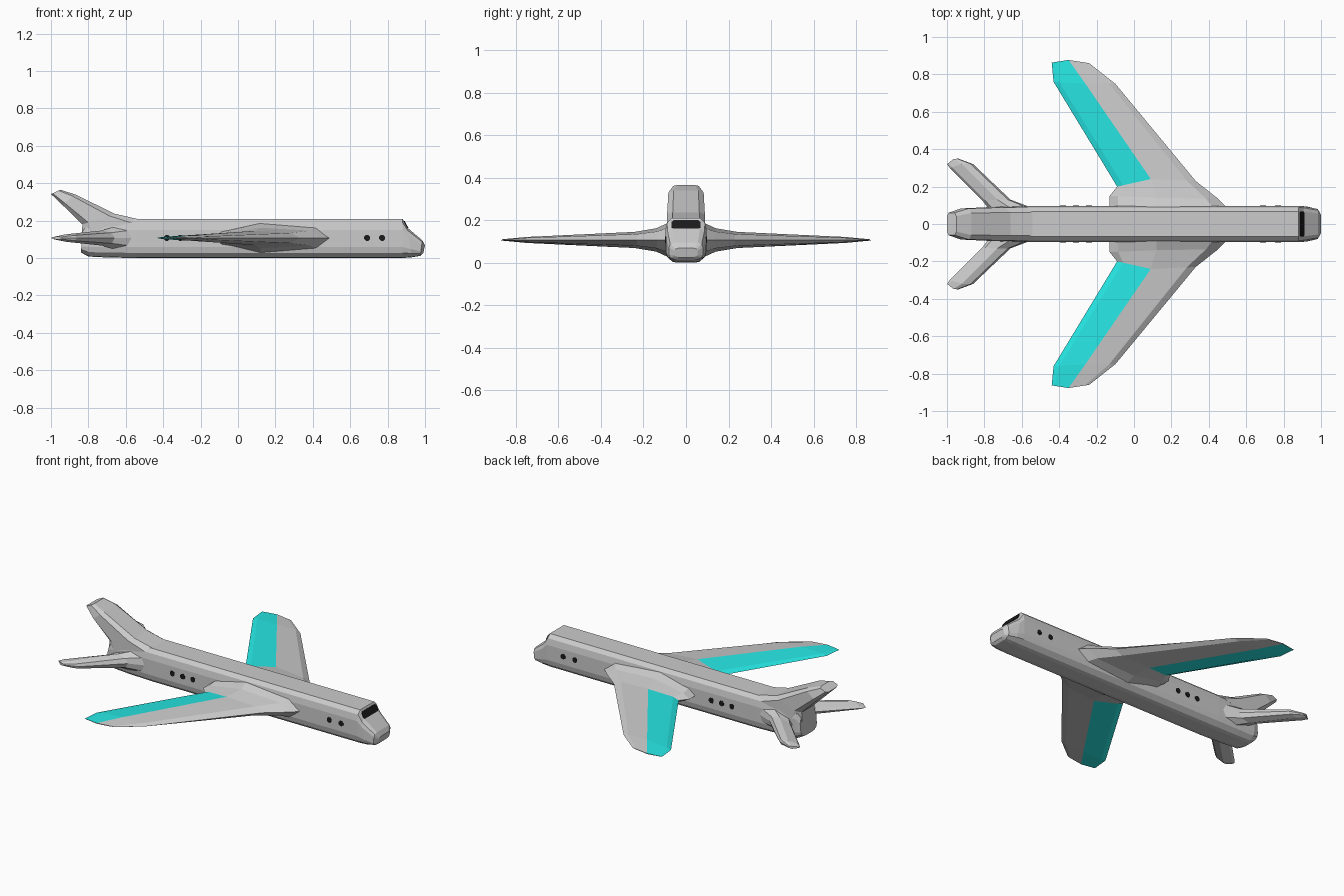
import bpy, bmesh, math
from mathutils import Vector

if "Cube" in bpy.data.objects:
    bpy.data.objects.remove(bpy.data.objects["Cube"])


def material(name, rgb):
    m = bpy.data.materials.new(name)
    m.diffuse_color = (*rgb, 1)
    m.use_nodes = True
    m.node_tree.nodes["Principled BSDF"].inputs["Base Color"].default_value = m.diffuse_color
    return m


GREY = material("grey", (0.8, 0.8, 0.8))
CYAN = material("cyan", (0.02, 0.8, 0.78))
BLACK = material("black", (0.01, 0.01, 0.01))


def loft(name, rings, mats=(), paint=None, start_cap=True, mirror=False):
    """Skin a list of equal-length point rings with flat faces."""
    bm = bmesh.new()
    vs = [[bm.verts.new(p) for p in ring] for ring in rings]
    n = len(rings[0])
    for i in range(len(vs) - 1):
        for j in range(n):
            k = (j + 1) % n
            f = bm.faces.new((vs[i][j], vs[i][k], vs[i + 1][k], vs[i + 1][j]))
            if paint and paint(i, j):
                f.material_index = 1
    bm.faces.new(vs[-1])
    if start_cap:
        bm.faces.new(vs[0])
    bmesh.ops.recalc_face_normals(bm, faces=bm.faces)
    me = bpy.data.meshes.new(name)
    bm.to_mesh(me)
    bm.free()
    for m in mats:
        me.materials.append(m)
    ob = bpy.data.objects.new(name, me)
    bpy.context.collection.objects.link(ob)
    if mirror:
        mod = ob.modifiers.new("mirror", 'MIRROR')
        mod.use_axis = (False, True, False)
        mod.use_mirror_merge = False
    return ob


# fuselage: (x at top, x at bottom, top z, bottom z, half width)
SECTION = [(.70, 1), (.92, .9), (1, .72), (1, .28), (.92, .13), (.65, .02), (.4, 0)]


def body_ring(xt, xb, top, bot, w):
    half = [(xb + (xt - xb) * v, w * u, bot + (top - bot) * v) for u, v in SECTION]
    return half + [(x, -y, z) for x, y, z in reversed(half)]


stations = [
    (-.83, -.84, .15, .03, .078), (-.81, -.80, .19, .008, .088),
    (-.70, -.70, .208, .003, .093), (-.54, -.54, .21, 0, .097),
    (.88, .88, .21, 0, .097), (.905, .93, .163, .004, .094),
    (.985, .975, .095, .012, .08), (1.0, .99, .068, .025, .055),
]
loft("fuselage", [body_ring(*s) for s in stations])


# wings and stabilisers: leading, middle and trailing points plus half thickness
def foil_ring(lead, mid, trail, h, z=.107):
    l, m, t = Vector(lead), Vector(mid), Vector(trail)
    f, r = l.lerp(m, .2), m.lerp(t, .82)
    pts = [(l, 0), (f, .72), (m, 1), (r, .45), (t, 0), (r, -.45), (m, -1), (f, -.72)]
    return [(p.x, p.y, z + h * k) for p, k in pts]


wing = [
    ((.50, .085), (.12, .085), (-.13, .085), .08),
    ((.45, .135), (.12, .14), (-.13, .15), .055),
    ((.33, .23), (.09, .24), (-.09, .20), .038),
    ((-.10, .75), (-.26, .75), (-.43, .76), .014),
    ((-.24, .86), (-.35, .877), (-.44, .863), .002),
]
loft("wings", [foil_ring(*s) for s in wing], (GREY, CYAN),
     lambda i, j: i >= 2 and 2 <= j <= 5, False, True)

stabiliser = [
    ((-.54, .085), (-.66, .085), (-.78, .085), .06),
    ((-.66, .13), (-.73, .13), (-.81, .125), .04),
    ((-.86, .32), (-.92, .32), (-.985, .30), .02),
    ((-.94, .35), (-.965, .347), (-1.0, .32), .008),
]
loft("tail_stabilisers", [foil_ring(*s) for s in stabiliser],
     start_cap=False, mirror=True)


# broad upswept tail fin: leading (x, z), trailing (x, z), half width
def fin_ring(lead, trail, w):
    l, t = Vector(lead), Vector(trail)
    pts = [(0, .7), (.18, 1), (.82, 1), (1, .7), (1, -.7), (.82, -1), (.18, -1), (0, -.7)]
    return [(*(l.lerp(t, a)[:1]), w * b, l.lerp(t, a).y) for a, b in pts]


fin = [
    ((-.52, .205), (-.835, .12), .09),
    ((-.66, .237), (-.832, .18), .089),
    ((-.87, .34), (-.94, .285), .083),
    ((-.95, .365), (-1.0, .342), .06),
]
loft("tail_fin", [fin_ring(*s) for s in fin])

# windscreen: cut-corner plate lying on the sloped front
outline = [(-.068, .166), (-.06, .16), (.06, .16), (.068, .166),
           (.068, .19), (.058, .198), (-.058, .198), (-.068, .19)]


def screen_ring(off):
    return [(.88 + (.21 - z) * .53 + off, y, z + off * .5) for y, z in outline]


loft("windscreen", [screen_ring(-.015), screen_ring(.004)], (BLACK,))

# cabin windows: eight-sided plugs showing on both sides
for n, x in enumerate((.77, .69, -.24, -.31, -.38)):
    rings = []
    for y in (-.099, .099):
        rings.append([(x + .017 * math.cos(math.pi * (k + .5) / 4), y,
                       .108 + .017 * math.sin(math.pi * (k + .5) / 4)) for k in range(8)])
    loft(f"cabin_window_{n + 1}", rings, (BLACK,))
